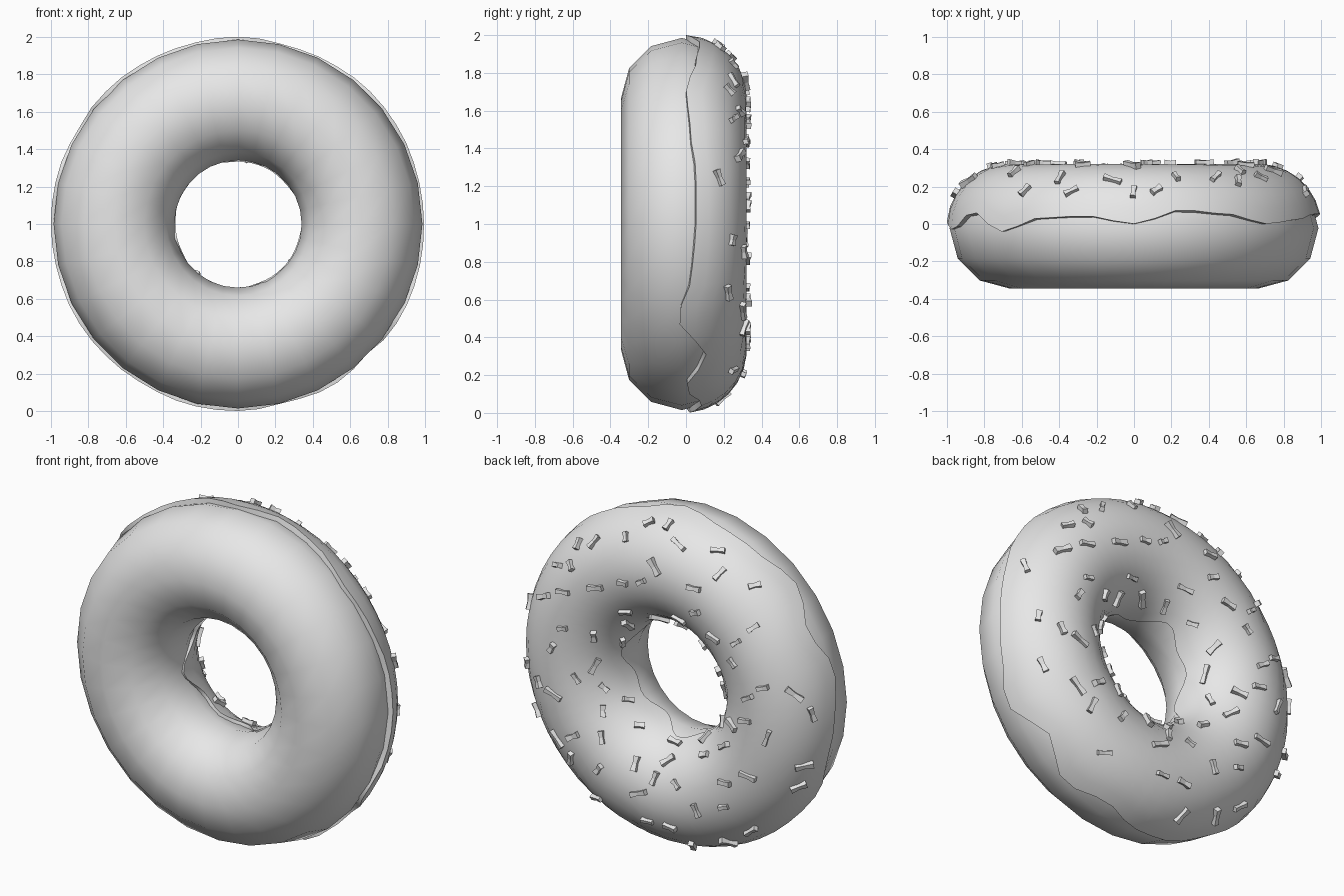
import bpy, bmesh, math, random
from mathutils import Vector, Matrix

if "Cube" in bpy.data.objects:
    bpy.data.objects.remove(bpy.data.objects["Cube"])

MAJOR, MINOR, CENTER_Y = 0.6625, 0.3225, -0.0225
random.seed(7)

grey = bpy.data.materials.new("light grey")
grey.use_nodes = True
grey.diffuse_color = (0.8, 0.8, 0.8, 1)
grey.node_tree.nodes["Principled BSDF"].inputs["Base Color"].default_value = (0.8, 0.8, 0.8, 1)


def ring_point(u, v, lift=0.0):
    """Point on the ring: u runs round the hole, v round the tube (0 outside, 90 deg back)."""
    tube = MINOR + lift
    radius = MAJOR + tube * math.cos(v)
    return Vector((radius * math.cos(u), CENTER_Y + tube * math.sin(v), 1 + radius * math.sin(u)))


def add_object(name, bm, smooth):
    bmesh.ops.recalc_face_normals(bm, faces=bm.faces)
    for face in bm.faces:
        face.smooth = smooth
    mesh = bpy.data.meshes.new(name)
    bm.to_mesh(mesh)
    bm.free()
    mesh.materials.append(grey)
    obj = bpy.data.objects.new(name, mesh)
    bpy.context.collection.objects.link(obj)
    return obj


def bridge(bm, rings, wrap_rings, wrap_rows):
    """Quads between neighbouring rows of vertices."""
    count, size = len(rings), len(rings[0])
    for i in range(count if wrap_rings else count - 1):
        a, b = rings[i], rings[(i + 1) % count]
        for j in range(size if wrap_rows else size - 1):
            k = (j + 1) % size
            bm.faces.new((a[j], a[k], b[k], b[j]))


# Dough ring
bm = bmesh.new()
rings = [[bm.verts.new(ring_point(math.tau * i / 28, math.tau * j / 12)) for j in range(12)]
         for i in range(28)]
bridge(bm, rings, True, True)
add_object("dough", bm, True)

# Icing: a thin shell over the back with wavy drips at both rims
outer_rim = [.05, .05, .02, 0, .05, .07, 0, .04, .03, -.04, .06, -.03,
             .01, .03, -.02, .03, .05, 0, .02, .08, 0, .1, -.04, .03]


def rim_height(u):
    t = (u / math.tau) % 1 * len(outer_rim)
    i = int(t)
    f = (1 - math.cos(math.pi * (t - i))) / 2
    return outer_rim[i] * (1 - f) + outer_rim[(i + 1) % len(outer_rim)] * f


def lift_at(v):
    return 0.011 + 0.004 * math.cos(v) + 0.01 * max(0, math.sin(v))


bm = bmesh.new()
rings = []
for i in range(56):
    u = math.tau * i / 56
    start = math.asin((rim_height(u) - CENTER_Y) / MINOR)
    inner_y = 0.03 + 0.05 * math.sin(3 * u + 1) + 0.03 * math.sin(7 * u)
    end = math.pi - math.asin((inner_y - CENTER_Y) / MINOR)
    row = [bm.verts.new(ring_point(u, start, -0.015))]
    for j in range(13):
        v = start + (end - start) * j / 12
        row.append(bm.verts.new(ring_point(u, v, lift_at(v))))
    row.append(bm.verts.new(ring_point(u, end, -0.015)))
    rings.append(row)
bridge(bm, rings, True, False)
icing = add_object("icing", bm, True)
bpy.context.view_layer.objects.active = icing
icing.select_set(True)
bpy.ops.object.shade_smooth_by_angle(angle=math.radians(50))
icing.select_set(False)


# Sprinkles: small square rods pinched at the waist, scattered over the icing
def add_sprinkle(bm, matrix, length, width):
    rows = []
    for along, scale in ((-.5, 1), (0, .7), (.5, 1)):
        half = width * scale / 2
        rows.append([bm.verts.new(matrix @ Vector((along * length, a * half, b * half)))
                     for a, b in ((-1, -1), (1, -1), (1, 1), (-1, 1))])
    bridge(bm, rows, False, True)
    bm.faces.new(rows[0])
    bm.faces.new(rows[-1])


bm = bmesh.new()
placed = []
for attempt in range(4000):
    u = random.uniform(0, math.tau)
    v = math.radians(random.uniform(32, 155))
    spot = ring_point(u, v, lift_at(v) + 0.007)
    if len(placed) == 80 or any((spot - p).length < 0.115 for p in placed):
        continue
    placed.append(spot)
    normal = Vector((math.cos(v) * math.cos(u), math.sin(v), math.cos(v) * math.sin(u)))
    matrix = (Matrix.Translation(spot) @ normal.to_track_quat('Z', 'Y').to_matrix().to_4x4()
              @ Matrix.Rotation(random.uniform(0, math.tau), 4, 'Z')
              @ Matrix.Rotation(random.uniform(-.12, .12), 4, 'Y'))
    add_sprinkle(bm, matrix, random.uniform(.055, .11), random.uniform(.025, .035))
add_object("sprinkles", bm, False)
